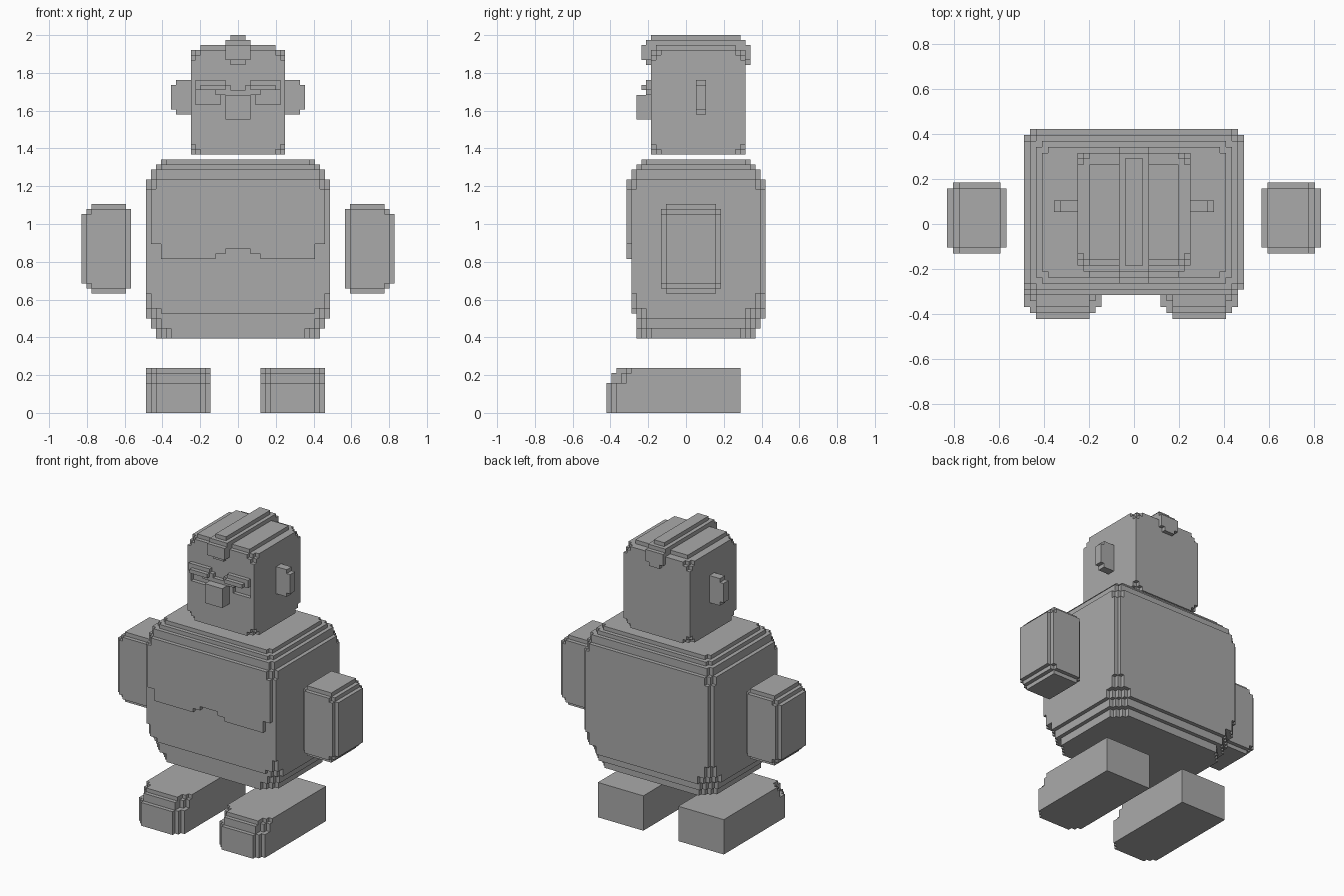
import bpy, bmesh, math

if "Cube" in bpy.data.objects:
    bpy.data.objects.remove(bpy.data.objects["Cube"])

U = 2 / 76                      # size of one block
CX, CY = 31.5, 16               # grid centre

grey = bpy.data.materials.new("grey")
grey.diffuse_color = (0.4, 0.4, 0.4, 1)
grey.use_nodes = True
grey.node_tree.nodes["Principled BSDF"].inputs["Base Color"].default_value = grey.diffuse_color


def box(x0, x1, y0, y1, z0, z1):
    return {(x, y, z) for x in range(x0, x1) for y in range(y0, y1) for z in range(z0, z1)}


def mirror(cells):
    return {(62 - x, y, z) for x, y, z in cells}


def build(name, cells):
    """Make one object from the outer faces of a set of blocks."""
    bm = bmesh.new()
    verts = {}

    def vert(p):
        if p not in verts:
            verts[p] = bm.verts.new(((p[0] - CX) * U, (p[1] - CY) * U, p[2] * U))
        return verts[p]

    for c in sorted(cells):
        for axis in range(3):
            for side in (0, 1):
                n = list(c)
                n[axis] += 2 * side - 1
                if tuple(n) in cells:
                    continue
                a, b = (axis + 1) % 3, (axis + 2) % 3
                quad = []
                for i, j in ((0, 0), (1, 0), (1, 1), (0, 1)):
                    p = list(c)
                    p[axis] += side
                    p[a] += i
                    p[b] += j
                    quad.append(vert(tuple(p)))
                bm.faces.new(quad if side else quad[::-1])
    # merge the flat areas
    bmesh.ops.dissolve_limit(bm, angle_limit=math.radians(1), verts=bm.verts, edges=bm.edges)
    mesh = bpy.data.meshes.new(name)
    bm.to_mesh(mesh)
    bm.free()
    mesh.materials.append(grey)
    bpy.context.collection.objects.link(bpy.data.objects.new(name, mesh))


def slab(x0, x1, y0, y1, z0, z1, inset, notch):
    """Rectangle layer pulled in by inset, with stepped corners."""
    x0, x1, y0, y1 = x0 + inset, x1 - inset, y0 + inset, y1 - inset
    return {(x, y, z) for x, y, z in box(x0, x1, y0, y1, z0, z1)
            if min(x - x0, x1 - 1 - x) + min(y - y0, y1 - 1 - y) >= notch}


# Torso: layers from bottom to top, (from, to, inset, corner notch)
torso = set()
for z0, z1, inset, notch in ((15, 17, 2, 3), (17, 19, 1, 3), (19, 21, 0, 4), (21, 24, 0, 2),
                             (24, 45, 0, 1), (45, 47, 0, 2), (47, 49, 1, 1),
                             (49, 50, 2, 1), (50, 51, 3, 1)):
    torso |= slab(13, 50, 4, 32, z0, z1, inset, notch)
# chest stands one block proud of the belly, with a notch in the middle
torso -= box(13, 50, 4, 5, 15, 31)
torso -= box(27, 36, 4, 5, 31, 32) | box(29, 34, 4, 5, 32, 33)
torso -= box(13, 16, 4, 5, 31, 34) | box(47, 50, 4, 5, 31, 34)
torso -= box(13, 50, 5, 6, 15, 20)
build("torso", torso)

# Arms: rounded blocks, outer side rounder than the inner side
arm = set()
for x, y, z in box(0, 10, 11, 23, 24, 42):
    ends = min(z - 24, 41 - z)
    depth = min(y - 11, 22 - y)
    outer, inner = x, 9 - x
    if outer + ends >= 2 and inner + ends >= 1 and depth + ends >= 1 \
            and depth + outer >= 1 and depth + inner >= 1 and depth + outer + ends >= 3:
        arm.add((x, y, z))
build("left_arm", arm)
build("right_arm", mirror(arm))

# Feet: flat soles and stepped round toes
for name, x0 in (("left_foot", 13), ("right_foot", 36)):
    foot = set()
    for x, y, z in box(x0, x0 + 13, 0, 27, 0, 9):
        side = max(0, 2 - min(x - x0, x0 + 12 - x))
        top = (2, 1, 1, 0, 0, 0, 0, 0, 0)[8 - z]
        if y >= side + top + (side > 0 and top > 0):
            foot.add((x, y, z))
    build(name, foot)

# Head with trimmed corners and a raised crown
head = {(x, y, z) for x, y, z in box(22, 41, 9, 28, 52, 73)
        if min(x - 22, 40 - x) + min(y - 9, 27 - y) + min(z - 52, 72 - z) >= 2}
head |= box(24, 39, 10, 26, 73, 74)
# sunken eyes
eye = box(23, 28, 9, 10, 62, 65)
head -= eye | mirror(eye)
build("head", head)

# Brows
brow = box(23, 29, 8, 9, 65, 67) | box(24, 29, 7, 8, 65, 66) | box(27, 30, 8, 9, 64, 66)
build("left_brow", brow)
build("right_brow", mirror(brow))

# Nose
build("nose", box(29, 34, 6, 9, 59, 64) | box(29, 34, 8, 9, 64, 65))

# Ears
ear = box(19, 22, 18, 20, 60, 67) | box(18, 19, 18, 20, 61, 66)
build("left_ear", ear)
build("right_ear", mirror(ear))

# Hair ridge running over the head from front to back
ridge = box(29, 34, 7, 29, 71, 74) | box(30, 33, 8, 29, 70, 71)
ridge |= box(29, 34, 8, 28, 74, 75) | box(30, 33, 9, 27, 75, 76)
build("hair_ridge", ridge)
